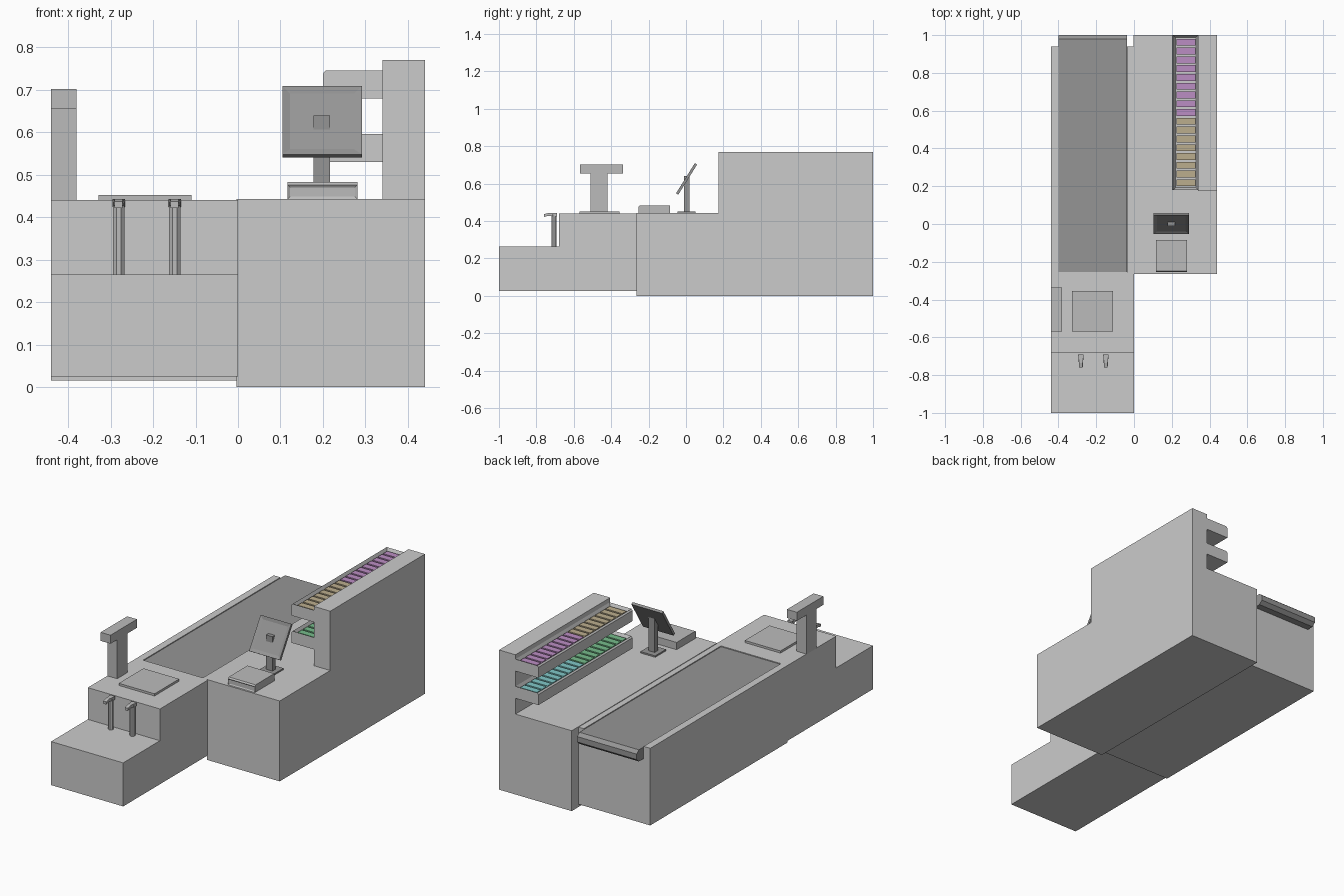
import bpy, bmesh, math
from mathutils import Vector, Matrix

if "Cube" in bpy.data.objects:
    bpy.data.objects.remove(bpy.data.objects["Cube"])


def material(name, r, g, b):
    m = bpy.data.materials.new(name)
    m.diffuse_color = (r, g, b, 1)
    m.use_nodes = True
    m.node_tree.nodes["Principled BSDF"].inputs["Base Color"].default_value = m.diffuse_color
    return m


DARK = material("dark_grey", 0.3, 0.3, 0.3)
MID = material("mid_grey", 0.5, 0.5, 0.5)


def finish(name, bm, mat=None):
    bmesh.ops.recalc_face_normals(bm, faces=bm.faces)
    me = bpy.data.meshes.new(name)
    bm.to_mesh(me)
    bm.free()
    ob = bpy.data.objects.new(name, me)
    bpy.context.collection.objects.link(ob)
    if mat:
        me.materials.append(mat)
    return ob


def inset(bm, normal, rim, depth):
    """Sink a panel into the largest face that points along normal."""
    bm.normal_update()
    n = Vector(normal)
    face = max((f for f in bm.faces if f.normal.dot(n) > 0.99), key=lambda f: f.calc_area())
    bmesh.ops.inset_region(bm, faces=[face], thickness=rim, use_even_offset=True)
    bmesh.ops.translate(bm, verts=list(bm.faces[face.index].verts) if not face.is_valid else face.verts[:],
                        vec=0 * n) if depth == 0 else None
    for v in face.verts:
        v.co -= n * depth


def prism(name, axis, profile, lo, hi, mat=None, panel=None):
    """Extrude a profile: (y, z) points along x, or (x, z) points along y."""
    bm = bmesh.new()
    place = (lambda p: (lo, *p)) if axis == 'X' else (lambda p: (p[0], lo, p[1]))
    face = bm.faces.new([bm.verts.new(place(p)) for p in profile])
    ext = bmesh.ops.extrude_face_region(bm, geom=[face])
    step = Vector((hi - lo, 0, 0)) if axis == 'X' else Vector((0, hi - lo, 0))
    bmesh.ops.translate(bm, vec=step, verts=[v for v in ext['geom'] if isinstance(v, bmesh.types.BMVert)])
    bmesh.ops.recalc_face_normals(bm, faces=bm.faces)
    if panel:
        inset(bm, *panel)
    return finish(name, bm, mat)


def box(name, x, y, z, mat=None, panel=None):
    return prism(name, 'Y', [(x[0], z[0]), (x[1], z[0]), (x[1], z[1]), (x[0], z[1])], *y, mat, panel)


# Conveyor side: stepped bagging end, then a trough for the belt
prism("bagging_counter", 'X', [(-1, .025), (-.255, .025), (-.255, .44), (-.68, .44),
                               (-.68, .265), (-1, .265)], -.44, 0)
prism("belt_counter", 'Y', [(-.44, .015), (.0, .015), (.0, .44), (-.035, .44), (-.035, .428),
                            (-.4, .428), (-.4, .44), (-.44, .44)], -.255, .94)

# Belt with the faceted roller end hanging over the back
prism("conveyor_belt", 'X', [(-.254, .42), (-.254, .436), (.98, .436), (1, .42), (1, .39),
                             (.98, .372), (.942, .372), (.942, .42)], -.399, -.036, DARK)

# Cashier cabinet and the tall shelf wall
box("cashier_cabinet", (-.003, .44), (-.265, 1), (0, .443))
box("shelf_wall", (.34, .44), (.175, 1), (.443, .77))

# Two trays with rows of small packets
colours = {"purple": (.5, .27, .55), "tan": (.5, .42, .27), "teal": (.22, .58, .58), "green": (.18, .5, .26)}
mats = {k: material(k, *c) for k, c in colours.items()}
for level, z, back, front in (("upper", .68, "purple", "tan"), ("lower", .53, "teal", "green")):
    prism(level + "_tray", 'Y', [(.2, z), (.34, z), (.34, z + .066), (.207, z + .066), (.2, z + .058)],
          .18, 1, None, ((0, 0, 1), .013, .03))
    for i in range(17):
        y = .218 + i * .0465
        box(f"{level}_packet_{i + 1}", (.224, .325), (y - .018, y + .018), (z + .034, z + .056),
            mats[front if i < 8 else back])

# Scanner plate and customer display post
box("scanner_plate", (-.328, -.11), (-.57, -.355), (.438, .452), MID)
box("display_post", (-.44, -.38), (-.51, -.42), (.438, .655), MID)
box("display_head", (-.44, -.38), (-.568, -.337), (.655, .702), MID)

# Bag hooks: faceted post with a tapered arm
for side, cx in (("left", -.281), ("right", -.149)):
    bm = bmesh.new()
    bmesh.ops.create_cone(bm, cap_ends=True, segments=8, radius1=.0145, radius2=.0145, depth=.172,
                          matrix=Matrix.Translation((cx, -.706, .35)) @ Matrix.Rotation(math.pi / 8, 4, 'Z'))
    finish(side + "_bag_post", bm, MID)
    arm = prism(side + "_bag_arm", 'X', [(-.69, .424), (-.69, .443), (-.735, .443), (-.76, .437),
                                         (-.76, .422), (-.735, .428)], cx - .0145, cx + .0145, MID)
    for v in arm.data.vertices:
        if v.co.y < -.72:
            v.co.x = cx + (v.co.x - cx) * .65

# Till box with a recessed drawer front
prism("till_box", 'X', [(-.255, .443), (-.085, .443), (-.085, .483), (-.248, .483), (-.255, .476)],
      .117, .281, MID, ((0, -1, 0), .006, .004))

# Monitor: base, neck and a tilted screen with a recessed panel
box("monitor_base", (.153, .243), (-.045, .05), (.442, .451), DARK)
box("monitor_neck", (.178, .217), (-.01, .018), (.45, .64), DARK)
screen = box("monitor_screen", (-.0935, .0935), (-.007, .007), (-.095, .095), DARK,
             ((0, -1, 0), .018, .006))
screen.location = (.198, .003, .625)
screen.rotation_euler.x = math.radians(-32)
